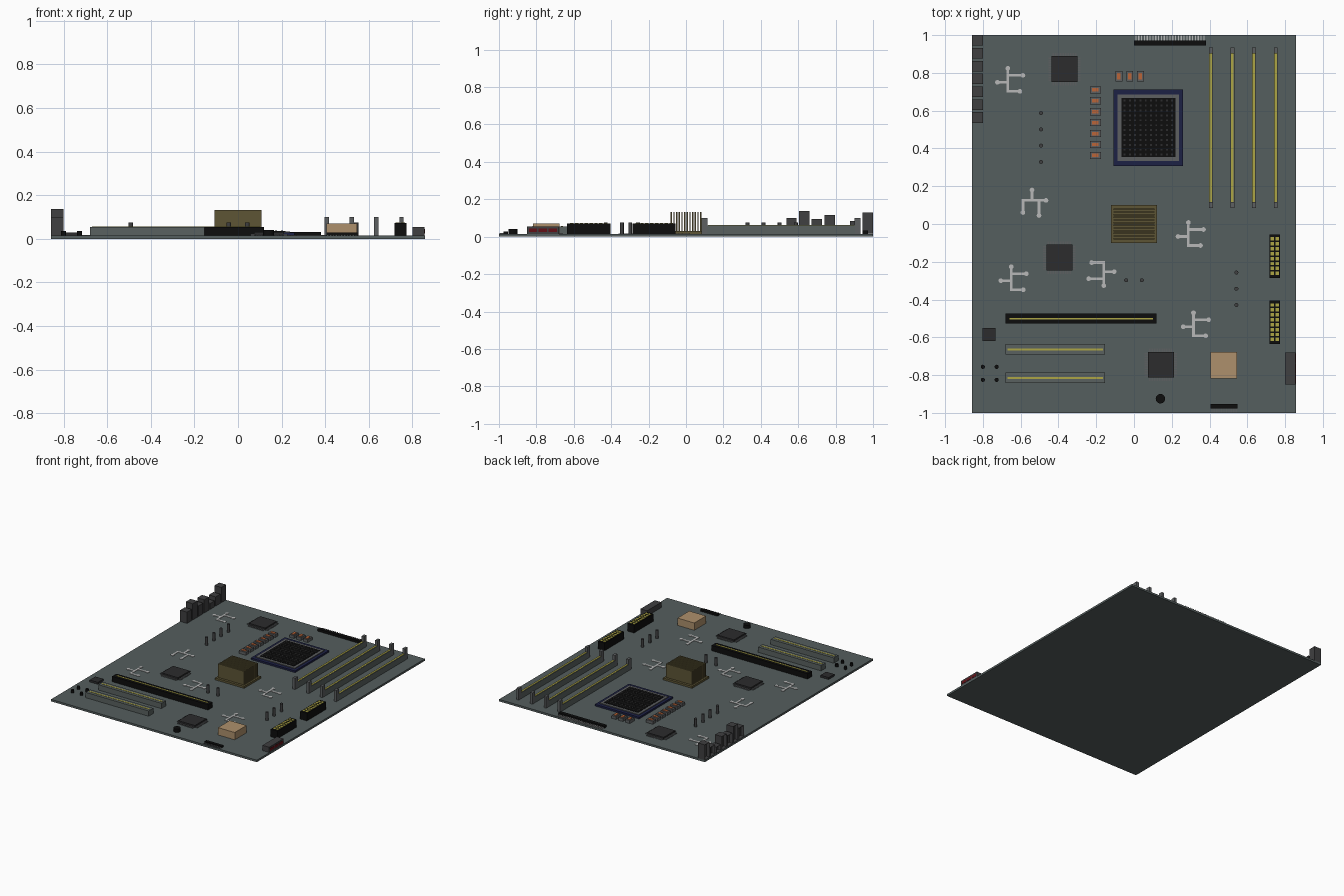
import bpy, bmesh
from math import radians
from mathutils import Matrix, Vector

if "Cube" in bpy.data.objects:
    bpy.data.objects.remove(bpy.data.objects["Cube"])

TOP = 0.015  # upper face of the circuit board


def mat(name, rgb):
    m = bpy.data.materials.new(name)
    m.diffuse_color = (*rgb, 1)
    m.use_nodes = True
    m.node_tree.nodes["Principled BSDF"].inputs["Base Color"].default_value = m.diffuse_color
    return m


BOARD = mat("board_slate", (0.09, 0.112, 0.112))
DARK = mat("dark_grey", (0.05, 0.05, 0.052))
CHIP = mat("chip_grey", (0.025, 0.025, 0.026))
MID = mat("mid_grey", (0.11, 0.115, 0.12))
SLOT = mat("slot_grey", (0.1, 0.12, 0.115))
BLACK = mat("black", (0.004, 0.004, 0.004))
YELLOW = mat("contact_yellow", (0.42, 0.38, 0.06))
NAVY = mat("navy", (0.012, 0.015, 0.06))
OLIVE = mat("olive", (0.11, 0.09, 0.035))
ORANGE = mat("copper_orange", (0.5, 0.13, 0.04))
TAN = mat("tan", (0.42, 0.28, 0.15))
RED = mat("dark_red", (0.12, 0.005, 0.008))
SILVER = mat("trace_silver", (0.48, 0.48, 0.48))


def finish(bm, name, material):
    me = bpy.data.meshes.new(name)
    bm.to_mesh(me)
    bm.free()
    me.materials.append(material)
    ob = bpy.data.objects.new(name, me)
    bpy.context.collection.objects.link(ob)
    return ob


def boxes(name, material, items, socket=False):
    """Each item is x0, x1, y0, y1, z0, z1; socket recesses the -x face."""
    bm = bmesh.new()
    for x0, x1, y0, y1, z0, z1 in items:
        m = Matrix.Translation(((x0 + x1) / 2, (y0 + y1) / 2, (z0 + z1) / 2))
        m = m @ Matrix.Diagonal((x1 - x0, y1 - y0, z1 - z0, 1))
        bmesh.ops.create_cube(bm, size=1, matrix=m)
    if socket:
        bm.normal_update()
        faces = [f for f in bm.faces if f.normal.x < -0.9]
        bmesh.ops.inset_individual(bm, faces=faces, thickness=0.01)
        bmesh.ops.translate(bm, verts=list({v for f in faces for v in f.verts}), vec=(0.02, 0, 0))
    return finish(bm, name, material)


def cylinders(name, material, points, r, z0, z1, sides=16):
    bm = bmesh.new()
    for x, y in points:
        bmesh.ops.create_cone(bm, cap_ends=True, segments=sides, radius1=r, radius2=r, depth=z1 - z0,
                              matrix=Matrix.Translation((x, y, (z0 + z1) / 2)))
    ob = finish(bm, name, material)
    ob.data.shade_smooth()
    ob.data.set_sharp_from_angle(angle=radians(35))
    return ob


def block(cx, cy, w, d, z0, z1):
    return (cx - w / 2, cx + w / 2, cy - d / 2, cy + d / 2, z0, z1)


# Circuit board
boxes("circuit_board", BOARD, [(-0.857, 0.857, -1, 1, 0, TOP)])

# Rear ports along the left edge
heights = [0.13, 0.085, 0.06, 0.115, 0.095, 0.137, 0.1]
boxes("rear_ports", DARK, [block(-0.8285, 0.972 - i * 0.068, 0.057, 0.056, TOP, h)
                           for i, h in enumerate(heights)], socket=True)

# Memory slots: body, end latches, contact strip
xs = [0.407, 0.521, 0.635, 0.75]
boxes("memory_slots", SLOT, [block(x, 0.508, 0.02, 0.79, TOP, 0.06) for x in xs])
boxes("memory_latches", MID, [block(x, y, 0.02, 0.032, TOP, 0.1) for x in xs for y in (0.1, 0.918)])
boxes("memory_contacts", YELLOW, [block(x, 0.509, 0.013, 0.785, 0.058, 0.062) for x in xs])

# Processor socket: base, raised rim, grid of contacts
PX, PY = 0.076, 0.51
boxes("processor_base", NAVY, [block(PX, PY, 0.368, 0.405, TOP, 0.028)])
boxes("processor_rim", MID, [block(PX - 0.153, PY, 0.02, 0.352, 0.028, 0.034),
                             block(PX + 0.153, PY, 0.02, 0.352, 0.028, 0.034),
                             block(PX, PY - 0.166, 0.286, 0.02, 0.028, 0.034),
                             block(PX, PY + 0.166, 0.286, 0.02, 0.028, 0.034)])
boxes("processor_core", BLACK, [block(PX, PY, 0.286, 0.312, 0.028, 0.036)])
boxes("processor_contacts", CHIP, [block(PX + (i - 4.5) * 0.028, PY + (j - 5.5) * 0.026, 0.01, 0.01, 0.036, 0.038)
                                   for i in range(10) for j in range(12)])

# Heatsink: base plate and fins
boxes("heatsink_base", OLIVE, [block(0, 0, 0.242, 0.2, TOP, 0.03)])
boxes("heatsink_fins", OLIVE, [block(0, (i - 5.5) * 0.0142, 0.216, 0.007, 0.03, 0.133) for i in range(12)])

# Chips with rows of pins on four sides
chips = [(-0.368, 0.82), (-0.395, -0.178), (0.142, -0.745)]
boxes("chips", CHIP, [block(x, y, 0.137, 0.137, TOP, 0.032) for x, y in chips])
pins = []
for x, y in chips:
    for i in range(10):
        o = (i - 4.5) * 0.013
        for s in (-0.0765, 0.0765):
            pins += [block(x + o, y + s, 0.008, 0.018, TOP, 0.021), block(x + s, y + o, 0.018, 0.008, TOP, 0.021)]
boxes("chip_pins", MID, pins)
boxes("small_chip", CHIP, [block(-0.768, -0.585, 0.068, 0.068, TOP, 0.03)])
boxes("tan_module", TAN, [block(0.475, -0.747, 0.14, 0.14, TOP, 0.07)])

# Expansion slots with contact strips
boxes("long_slot", BLACK, [(-0.68, 0.12, -0.528, -0.475, TOP, 0.055)])
boxes("long_slot_contacts", YELLOW, [(-0.66, 0.1, -0.506, -0.497, 0.053, 0.057)])
ys = (-0.664, -0.815)
boxes("short_slots", SLOT, [block(-0.417, y, 0.525, 0.055, TOP, 0.055) for y in ys])
boxes("short_slot_contacts", YELLOW, [block(-0.417, y, 0.505, 0.011, 0.053, 0.057) for y in ys])

# Power connectors with two columns of contacts
centres = (-0.17, -0.52)
boxes("power_connectors", BLACK, [block(0.745, y, 0.056, 0.23, TOP, 0.072) for y in centres])
boxes("power_contacts", YELLOW, [block(0.745 + s, y + (i - 3.5) * 0.026, 0.018, 0.018, 0.07, 0.074)
                                 for y in centres for i in range(8) for s in (-0.0125, 0.0125)])

# Side connector with red sockets on the right edge
boxes("side_connector", DARK, [(0.8, 0.855, -0.85, -0.68, TOP, 0.055)])
boxes("side_sockets", RED, [block(0.85, -0.765 + i * 0.053, 0.014, 0.045, 0.024, 0.044) for i in (-1, 0, 1)])

# Pin headers on the rear and front edges
boxes("rear_header", BLACK, [(0, 0.38, 0.945, 0.972, TOP, 0.032)])
boxes("rear_header_pins", SILVER, [block(0.01 + i * 0.015, 0.985, 0.006, 0.028, TOP, 0.021) for i in range(25)])
boxes("front_header", BLACK, [(0.405, 0.548, -0.976, -0.953, TOP, 0.028)])
boxes("front_header_pins", MID, [block(0.412 + i * 0.0129, -0.986, 0.006, 0.022, TOP, 0.02) for i in range(11)])

# Copper chokes beside and above the processor
col = [(-0.205, 0.71 - i * 0.0578) for i in range(7)]
row = [(-0.08 + i * 0.057, 0.782) for i in range(3)]
boxes("choke_bodies", MID, [block(x, y, 0.058, 0.038, TOP, 0.037) for x, y in col]
      + [block(x, y, 0.036, 0.055, TOP, 0.037) for x, y in row])
boxes("choke_cores", ORANGE, [block(x, y, 0.034, 0.018, 0.034, 0.041) for x, y in col]
      + [block(x, y, 0.018, 0.036, 0.034, 0.041) for x, y in row])

# Capacitors
cylinders("tall_capacitors", DARK, [(-0.492, 0.587 - i * 0.086) for i in range(4)]
          + [(-0.042, -0.298), (0.042, -0.298)]
          + [(0.542, -0.257 - i * 0.086) for i in range(3)], 0.0105, TOP, 0.075)
cylinders("small_capacitors", BLACK, [(x, y) for x in (-0.8, -0.727) for y in (-0.756, -0.825)], 0.011, TOP, 0.036)
cylinders("buzzer", BLACK, [(0.14, -0.925)], 0.025, TOP, 0.04, 24)

# Branching traces ending in round pads, turned in quarter steps
segments = [((0, 0.074), (0, -0.048)), ((-0.055, 0), (0, 0)),
            ((0, 0.037), (0.08, 0.037)), ((0, -0.048), (0.064, -0.048))]
pads = [(0, 0.074), (0.08, 0.037), (-0.055, 0), (0.064, -0.048)]
places = [(-0.668, 0.75, 0), (-0.54, 0.125, -90), (0.288, -0.066, 0),
          (-0.65, -0.3, 0), (-0.16, -0.252, 180), (0.315, -0.544, 0)]
lines, dots = [], []
for x, y, a in places:
    turn = Matrix.Translation((x, y, 0)) @ Matrix.Rotation(radians(a), 4, 'Z')
    for p, q in segments:
        p, q = turn @ Vector((*p, 0)), turn @ Vector((*q, 0))
        h = 0.007
        lines.append((min(p.x, q.x) - h, max(p.x, q.x) + h, min(p.y, q.y) - h, max(p.y, q.y) + h, TOP, 0.018))
    dots += [tuple((turn @ Vector((*p, 0))).xy) for p in pads]
boxes("traces", SILVER, lines)
cylinders("trace_pads", SILVER, dots, 0.0125, TOP, 0.0185)
